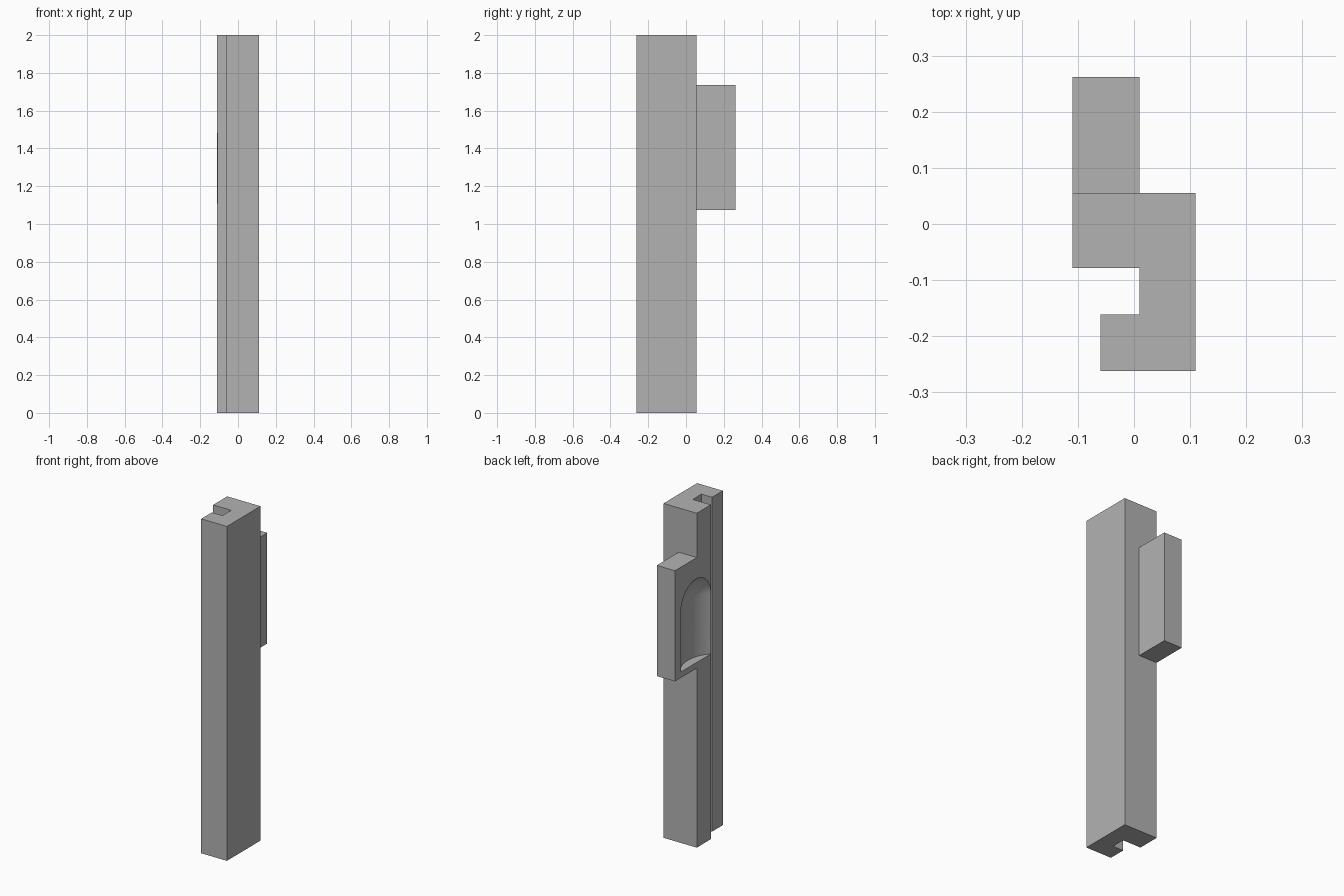
import bpy
import bmesh
import math
from mathutils import Vector

default_cube = bpy.data.objects.get("Cube")
if default_cube:
    bpy.data.objects.remove(default_cube, do_unlink=True)

gray = bpy.data.materials.new("plain gray")
gray.use_nodes = True
gray.diffuse_color = (0.45, 0.45, 0.45, 1)
gray.node_tree.nodes["Principled BSDF"].inputs["Base Color"].default_value = gray.diffuse_color


def finish(bm, name):
    bmesh.ops.recalc_face_normals(bm, faces=bm.faces)
    mesh = bpy.data.meshes.new(name)
    bm.to_mesh(mesh)
    bm.free()
    mesh.materials.append(gray)
    obj = bpy.data.objects.new(name, mesh)
    bpy.context.collection.objects.link(obj)
    return obj


def prism(name, outline, bottom, top):
    """Extrude a plan outline upward."""
    bm = bmesh.new()
    face = bm.faces.new([bm.verts.new((x, y, bottom)) for x, y in outline])
    grown = bmesh.ops.extrude_face_region(bm, geom=[face])["geom"]
    verts = [g for g in grown if isinstance(g, bmesh.types.BMVert)]
    bmesh.ops.translate(bm, verts=verts, vec=(0, 0, top - bottom))
    return finish(bm, name)


def domed_cutter(name, center, radius, floor, spring):
    """Upright cylinder with a flat floor and a half-sphere top."""
    bm = bmesh.new()
    steps = 24
    profile = [(0, floor), (radius, floor)]
    for i in range(steps + 1):
        a = math.pi / 2 * i / steps
        profile.append((radius * math.cos(a), spring + radius * math.sin(a)))
    verts = [bm.verts.new((center[0] + r, center[1], z)) for r, z in profile]
    edges = [bm.edges.new(pair) for pair in zip(verts, verts[1:])]
    bmesh.ops.spin(bm, geom=verts + edges, cent=(center[0], center[1], 0),
                   axis=(0, 0, 1), angle=math.tau, steps=96)
    bmesh.ops.remove_doubles(bm, verts=bm.verts, dist=0.0001)
    return finish(bm, name)


# Grooved bar: hook-shaped section with a channel open to one side
side, inner, lip = -0.11, 0.01, -0.06
bar = prism("grooved_bar", [
    (lip, -0.262), (0.11, -0.262), (0.11, 0.055), (side, 0.055),
    (side, -0.078), (inner, -0.078), (inner, -0.161), (lip, -0.161)], 0, 2)

# Rear grip block
grip = prism("grip_block", [
    (side, 0.055), (inner, 0.055), (inner, 0.262), (side, 0.262)], 1.073, 1.735)

# Shallow arched finger scoop shared by both parts
half_width, depth = 0.142, 0.055
radius = (half_width ** 2 + depth ** 2) / (2 * depth)
cutter = domed_cutter("scoop_cutter", (side + depth - radius, 0.063), radius, 1.108, 1.467)
cutter.hide_render = True

for part in (bar, grip):
    bpy.ops.object.select_all(action="DESELECT")
    part.select_set(True)
    bpy.context.view_layer.objects.active = part
    cut = part.modifiers.new("finger scoop", "BOOLEAN")
    cut.operation = "DIFFERENCE"
    cut.solver = "EXACT"
    cut.object = cutter
    bpy.ops.object.modifier_apply(modifier=cut.name)
    bpy.ops.object.shade_smooth_by_angle(angle=math.radians(20))

bpy.data.objects.remove(cutter, do_unlink=True)
